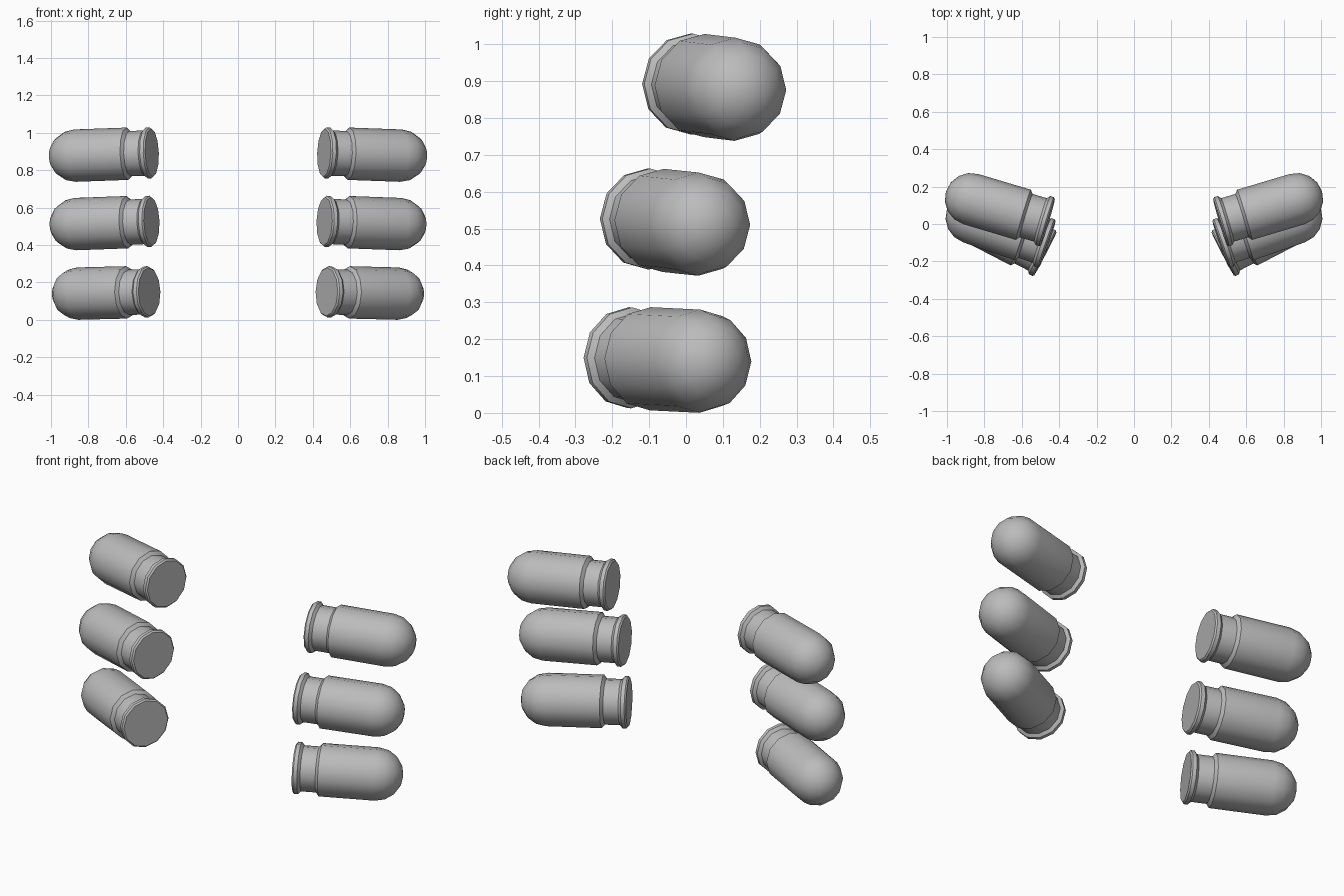
import bpy, bmesh, math
from mathutils import Matrix, Vector

if "Cube" in bpy.data.objects:
    bpy.data.objects.remove(bpy.data.objects["Cube"])

SIDES = 12
BODY_R = 0.14
NOSE_START = 0.43

grey = bpy.data.materials.new("metal_grey")
grey.diffuse_color = (0.5, 0.5, 0.5, 1.0)
grey.use_nodes = True
grey.node_tree.nodes["Principled BSDF"].inputs["Base Color"].default_value = grey.diffuse_color

# Profile as (distance from the base, radius): rim, groove, shoulder, body
profile = [(0.0, 0.129), (0.008, 0.137), (0.028, 0.137), (0.042, 0.121),
           (0.122, 0.121), (0.137, BODY_R)]
# Rounded nose
for i in range(4):
    a = math.radians(22.5 * i)
    profile.append((NOSE_START + BODY_R * math.sin(a), BODY_R * math.cos(a)))


def make_cartridge(name, base, yaw, dip, side):
    """Revolve the profile, then aim it outward from its base centre."""
    bm = bmesh.new()
    rings = []
    for t, r in profile:
        rings.append([bm.verts.new((r * math.cos(k * math.tau / SIDES),
                                    r * math.sin(k * math.tau / SIDES), t))
                      for k in range(SIDES)])
    for low, high in zip(rings, rings[1:]):
        for k in range(SIDES):
            n = (k + 1) % SIDES
            bm.faces.new((low[k], low[n], high[n], high[k]))
    # Flat base and nose tip
    bm.faces.new(rings[0][::-1])
    tip = bm.verts.new((0, 0, NOSE_START + BODY_R))
    for k in range(SIDES):
        bm.faces.new((rings[-1][k], rings[-1][(k + 1) % SIDES], tip))
    bmesh.ops.recalc_face_normals(bm, faces=bm.faces)

    mesh = bpy.data.meshes.new(name)
    bm.to_mesh(mesh)
    bm.free()
    mesh.materials.append(grey)
    obj = bpy.data.objects.new(name, mesh)
    bpy.context.collection.objects.link(obj)

    axis = Vector((side * math.cos(yaw) * math.cos(dip),
                   math.sin(yaw) * math.cos(dip), -math.sin(dip)))
    across = axis.cross(Vector((0, 0, 1))).normalized()
    up = across.cross(axis)
    rot = Matrix((up, axis.cross(up), axis)).transposed().to_4x4()
    obj.matrix_world = Matrix.Translation((side * base[0], base[1], base[2])) @ rot

    bpy.ops.object.select_all(action='DESELECT')
    obj.select_set(True)
    bpy.context.view_layer.objects.active = obj
    bpy.ops.object.shade_smooth_by_angle(angle=math.radians(35))


# Three on each side: base centre, outward yaw and downward dip in degrees
rows = [("lower", (0.474, -0.16, 0.15), 27.4, 1.3),
        ("middle", (0.462, -0.107, 0.527), 19.2, 2.0),
        ("upper", (0.46, 0.01, 0.893), 16.6, 2.0)]
for level, base, yaw, dip in rows:
    for label, side in (("left", -1), ("right", 1)):
        make_cartridge(f"{level}_{label}_cartridge", base,
                       math.radians(yaw), math.radians(dip), side)
